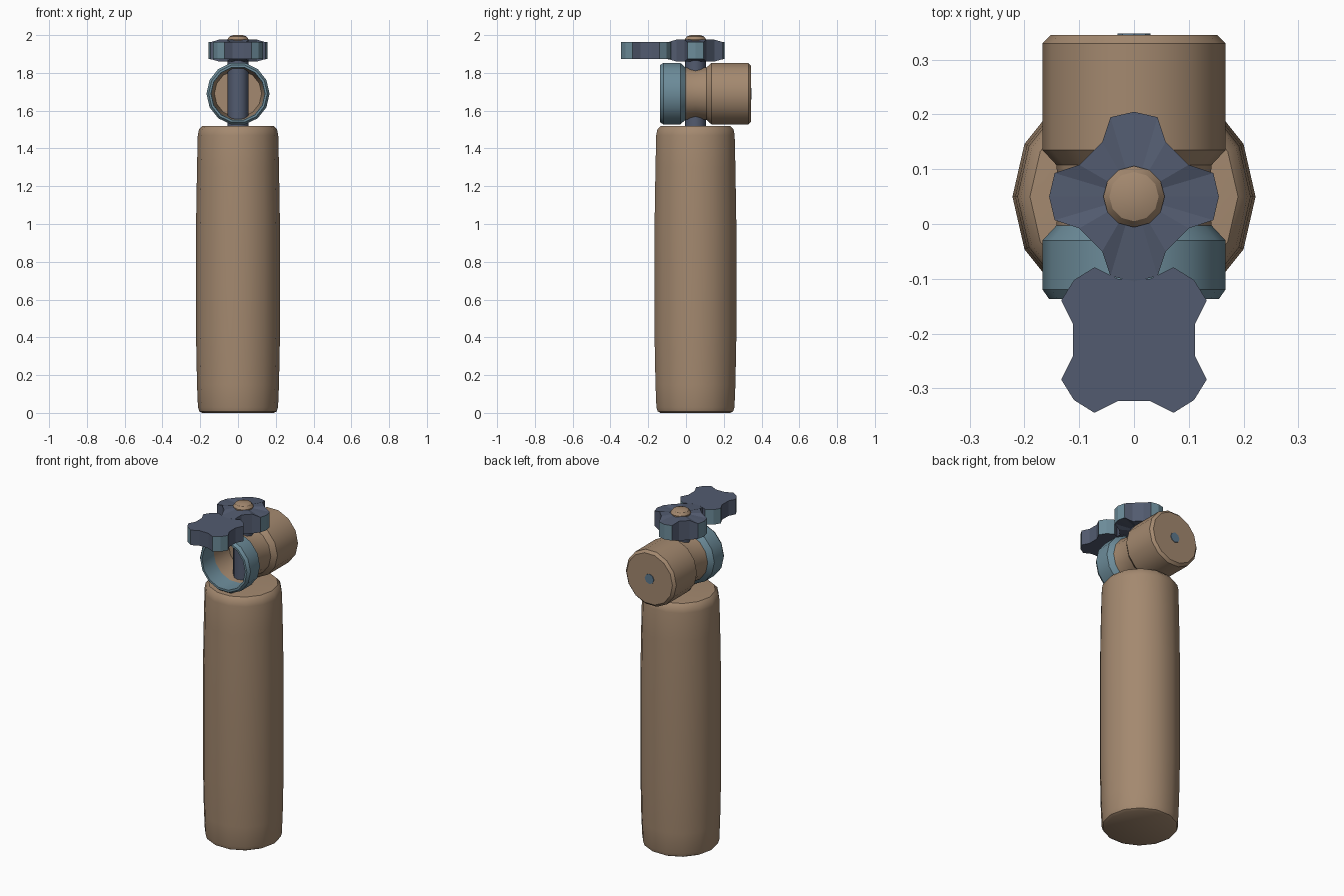
import bpy
import bmesh
from math import cos, sin, pi, radians
from mathutils import Matrix, Vector

cube = bpy.data.objects.get("Cube")
if cube:
    bpy.data.objects.remove(cube, do_unlink=True)


def material(name, rgb):
    m = bpy.data.materials.new(name)
    m.use_nodes = True
    colour = (*rgb, 1)
    m.diffuse_color = colour
    m.node_tree.nodes["Principled BSDF"].inputs["Base Color"].default_value = colour
    return m


BROWN = material("tan brown", (0.37, 0.25, 0.16))
NAVY = material("slate navy", (0.085, 0.105, 0.16))
TEAL = material("dusty teal", (0.15, 0.26, 0.32))
BLUE = material("steel blue", (0.11, 0.19, 0.27))


def finish(name, bm, materials, smooth=True):
    bmesh.ops.recalc_face_normals(bm, faces=bm.faces)
    mesh = bpy.data.meshes.new(name)
    bm.to_mesh(mesh)
    bm.free()
    for m in materials:
        mesh.materials.append(m)
    obj = bpy.data.objects.new(name, mesh)
    bpy.context.collection.objects.link(obj)
    if smooth:
        bpy.ops.object.select_all(action="DESELECT")
        obj.select_set(True)
        bpy.context.view_layer.objects.active = obj
        bpy.ops.object.shade_smooth_by_angle(angle=radians(32))
    return obj


def lathe(name, profile, centre, materials, sides=14, along_y=False, bands=None):
    """Revolve (radius, height) points; bands gives a material index per span."""
    bm = bmesh.new()
    turn = Matrix.Rotation(-pi / 2, 3, "X") if along_y else Matrix.Identity(3)
    rings = []
    for r, h in profile:
        count = sides if r > 0 else 1
        rings.append([bm.verts.new(turn @ Vector((r * cos(2 * pi * i / sides),
                                                  r * sin(2 * pi * i / sides), h))
                                   + Vector(centre)) for i in range(count)])
    for k, (a, b) in enumerate(zip(rings, rings[1:])):
        for i in range(sides):
            j = (i + 1) % sides
            corners = [a[i % len(a)], a[j % len(a)], b[j % len(b)], b[i % len(b)]]
            face = bm.faces.new(list(dict.fromkeys(corners)))
            face.material_index = bands[k] if bands else 0
    return finish(name, bm, materials)


def knob(name, centre, angle, crown, rim):
    """Four-lobed hand knob with teal lobe ends."""
    bm = bmesh.new()
    quarter = [(0.155, 0), (0.145, 0.043), (0.1, 0.058), (0.058, 0.1), (0.043, 0.145)]
    place = Matrix.Translation(centre) @ Matrix.Rotation(angle, 4, "Z")
    loops = []
    for side in (1, -1):
        loop = []
        for q in range(4):
            spin = Matrix.Rotation(q * pi / 2, 4, "Z")
            for k, (x, y) in enumerate(quarter):
                h = crown if k in (2, 3) else rim
                loop.append(bm.verts.new(place @ spin @ Vector((x, y, side * h))))
        hub = bm.verts.new(place @ Vector((0, 0, side * crown)))
        for i in range(len(loop)):
            bm.faces.new((loop[i - 1], loop[i], hub))
        loops.append(loop)
    top, bottom = loops
    for i in range(len(top)):
        j = (i + 1) % len(top)
        face = bm.faces.new((top[i], top[j], bottom[j], bottom[i]))
        face.material_index = 1 if i % 5 in (0, 4) else 0
    return finish(name, bm, [NAVY, TEAL], smooth=False)


AXIS_Y = 0.05

# Long rounded grip
lathe("handle", [(0, 0), (0.19, 0), (0.205, 0.008), (0.212, 0.03), (0.217, 0.15),
                 (0.222, 0.4), (0.222, 1.0), (0.217, 1.3), (0.213, 1.47),
                 (0.207, 1.5), (0.19, 1.518), (0.16, 1.52), (0, 1.52)],
      (0, AXIS_Y, 0), [BROWN])

# Horizontal head: rear barrel, waist and hollow front collar
lathe("head", [(0, 0.345), (0.152, 0.345), (0.167, 0.33), (0.167, 0.135),
               (0.142, 0.108), (0.136, 0.05), (0.142, -0.003), (0.167, -0.03),
               (0.167, -0.12), (0.155, -0.137), (0.143, -0.137), (0.14, -0.03),
               (0.125, 0.09), (0, 0.09)],
      (0, 0, 1.69), [BROWN, TEAL], along_y=True,
      bands=[0] * 6 + [1] * 5 + [0] * 2)

# Small plug on the rear of the head
lathe("rear_plug", [(0, 0.34), (0.03, 0.34), (0.03, 0.348), (0, 0.348)],
      (0, 0, 1.69), [BLUE], sides=8, along_y=True)

# Stem running up through the head
lathe("stem", [(0, 1.5), (0.055, 1.5), (0.055, 1.88), (0, 1.88)],
      (0, AXIS_Y, 0), [NAVY], sides=12)

# Hand knobs and the cap on the upper one
knob("top_knob", (0, AXIS_Y, 1.918), 0, 0.058, 0.045)
knob("front_knob", (0, -0.212, 1.918), pi / 4, 0.045, 0.045)
lathe("knob_cap", [(0, 1.96), (0.056, 1.96), (0.056, 1.978), (0.045, 1.993),
                   (0.025, 2.0), (0, 2.0)], (0, AXIS_Y, 0), [BROWN], sides=12)
